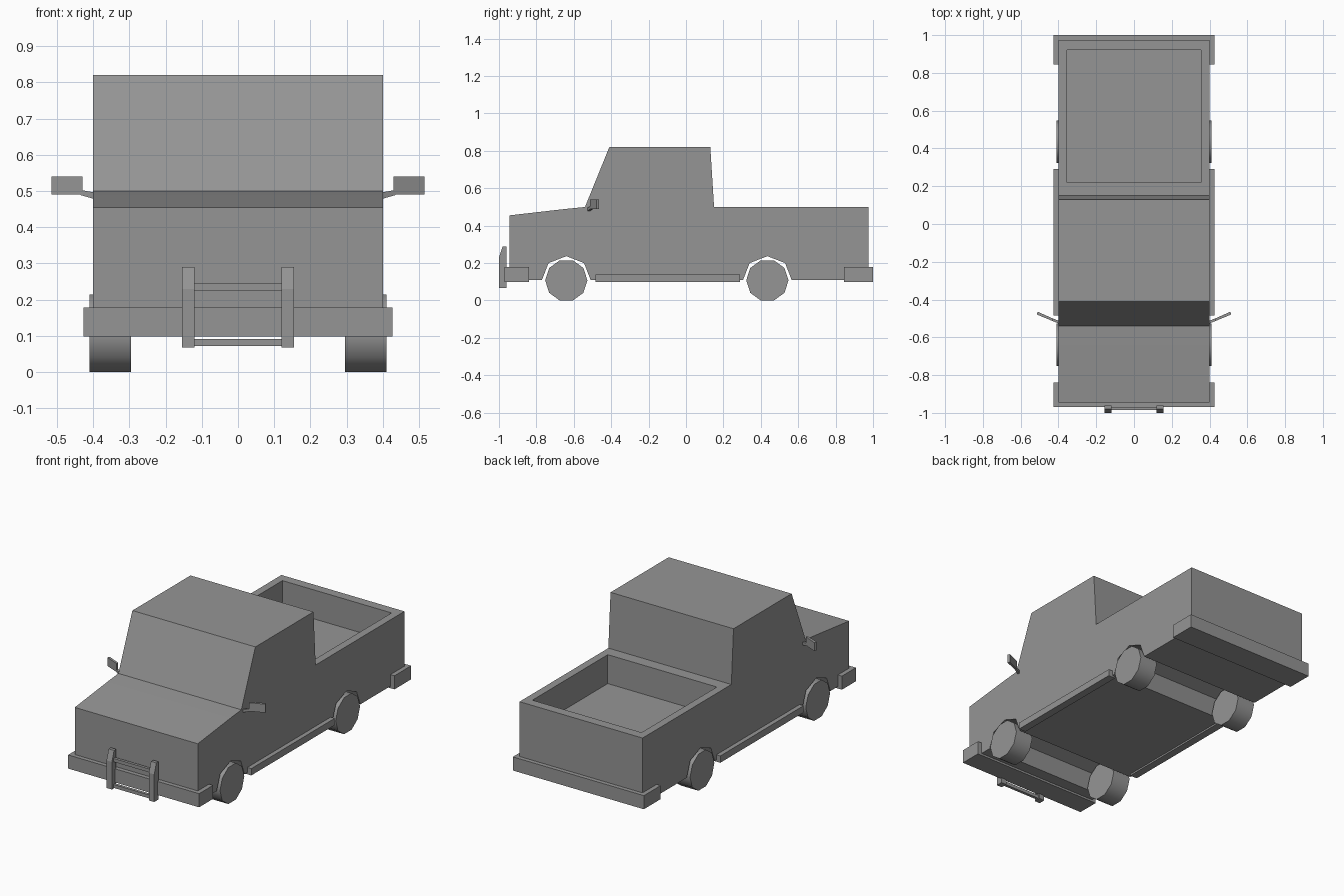
import bpy, bmesh, math
from mathutils import Vector

if "Cube" in bpy.data.objects:
    bpy.data.objects.remove(bpy.data.objects["Cube"], do_unlink=True)

grey = bpy.data.materials.new("plain grey")
grey.use_nodes = True
grey.diffuse_color = (0.3, 0.3, 0.3, 1)
grey.node_tree.nodes["Principled BSDF"].inputs["Base Color"].default_value = (0.3, 0.3, 0.3, 1)


def prism(name, base, offset):
    """Solid made by sweeping a flat outline along an offset."""
    bm = bmesh.new()
    face = bm.faces.new([bm.verts.new(p) for p in base])
    swept = bmesh.ops.extrude_face_region(bm, geom=[face])["geom"]
    verts = [v for v in swept if isinstance(v, bmesh.types.BMVert)]
    bmesh.ops.translate(bm, verts=verts, vec=Vector(offset))
    bmesh.ops.recalc_face_normals(bm, faces=bm.faces)
    mesh = bpy.data.meshes.new(name)
    bm.to_mesh(mesh)
    bm.free()
    mesh.materials.append(grey)
    obj = bpy.data.objects.new(name, mesh)
    bpy.context.collection.objects.link(obj)
    return obj


def side_prism(name, outline, x0, x1):
    """Side outline of (y, z) points swept across x."""
    return prism(name, [(x0, y, z) for y, z in outline], (x1 - x0, 0, 0))


def box(name, x0, x1, y0, y1, z0, z1):
    return side_prism(name, [(y0, z0), (y1, z0), (y1, z1), (y0, z1)], x0, x1)


def activate(obj):
    bpy.ops.object.select_all(action="DESELECT")
    obj.select_set(True)
    bpy.context.view_layer.objects.active = obj


FRONT_AXLE, REAR_AXLE, RADIUS = -0.64, 0.435, 0.113
BOTTOM = 0.11


def arch(y):
    """Wheel arch points, from rear to front."""
    return [(y + 0.13, BOTTOM), (y + 0.095, 0.2), (y, 0.237),
            (y - 0.095, 0.2), (y - 0.13, BOTTOM)]


# Body: cab, bonnet and load bed in one shell with wheel arches
outline = [(-0.945, BOTTOM), (-0.945, 0.455), (-0.64, 0.49), (-0.54, 0.5),
           (-0.41, 0.82), (0.13, 0.82), (0.15, 0.5), (0.975, 0.5), (0.975, BOTTOM)]
body = side_prism("body", outline + arch(REAR_AXLE) + arch(FRONT_AXLE), -0.4, 0.4)

# Open load bed
cutter = box("bed_cutter", -0.355, 0.355, 0.22, 0.92, 0.33, 0.7)
cutter.hide_render = True
cut = body.modifiers.new("bed", "BOOLEAN")
cut.operation = "DIFFERENCE"
cut.solver = "EXACT"
cut.object = cutter
activate(body)
bpy.ops.object.modifier_apply(modifier=cut.name)
bpy.data.objects.remove(cutter, do_unlink=True)

# Bumpers
box("front_bumper", -0.426, 0.426, -0.97, -0.84, 0.098, 0.178)
box("rear_bumper", -0.426, 0.426, 0.845, 1.0, 0.098, 0.178)

# Bull bar crossbars
for name, z in (("upper", 0.225), ("lower", 0.072)):
    box(name + "_guard_bar", -0.13, 0.13, -0.985, -0.968, z, z + 0.02)

for side, s in (("left", 1), ("right", -1)):
    # Ten-sided wheels
    for end, y in (("front", FRONT_AXLE), ("rear", REAR_AXLE)):
        ring = [(y + RADIUS * math.cos(i * math.tau / 10),
                 0.1075 + RADIUS * math.sin(i * math.tau / 10)) for i in range(10)]
        wheel = side_prism(f"{end}_{side}_wheel", ring, s * 0.295, s * 0.41)
        activate(wheel)
        bpy.ops.object.shade_smooth_by_angle(angle=math.radians(40))

    # Sill
    box(side + "_sill", s * 0.38, s * 0.426, -0.485, 0.29, 0.1, 0.14)

    # Bull bar post
    post = [(-0.96, 0.068), (-1.0, 0.068), (-1.0, 0.23), (-0.98, 0.29), (-0.96, 0.29)]
    side_prism(side + "_guard_post", post, s * 0.12, s * 0.155)

    # Door mirror on a short arm
    arm = [(0.39, 0.476), (0.435, 0.489), (0.435, 0.503), (0.39, 0.495)]
    prism(side + "_mirror_arm", [(s * x, -0.53 + (x - 0.39) * 0.4, z) for x, z in arm],
          (0, 0.014, 0))
    plate = [(0.43, -0.514), (0.515, -0.479), (0.509, -0.465), (0.43, -0.5)]
    prism(side + "_mirror", [(s * x, y, 0.49) for x, y in plate], (0, 0, 0.05))
